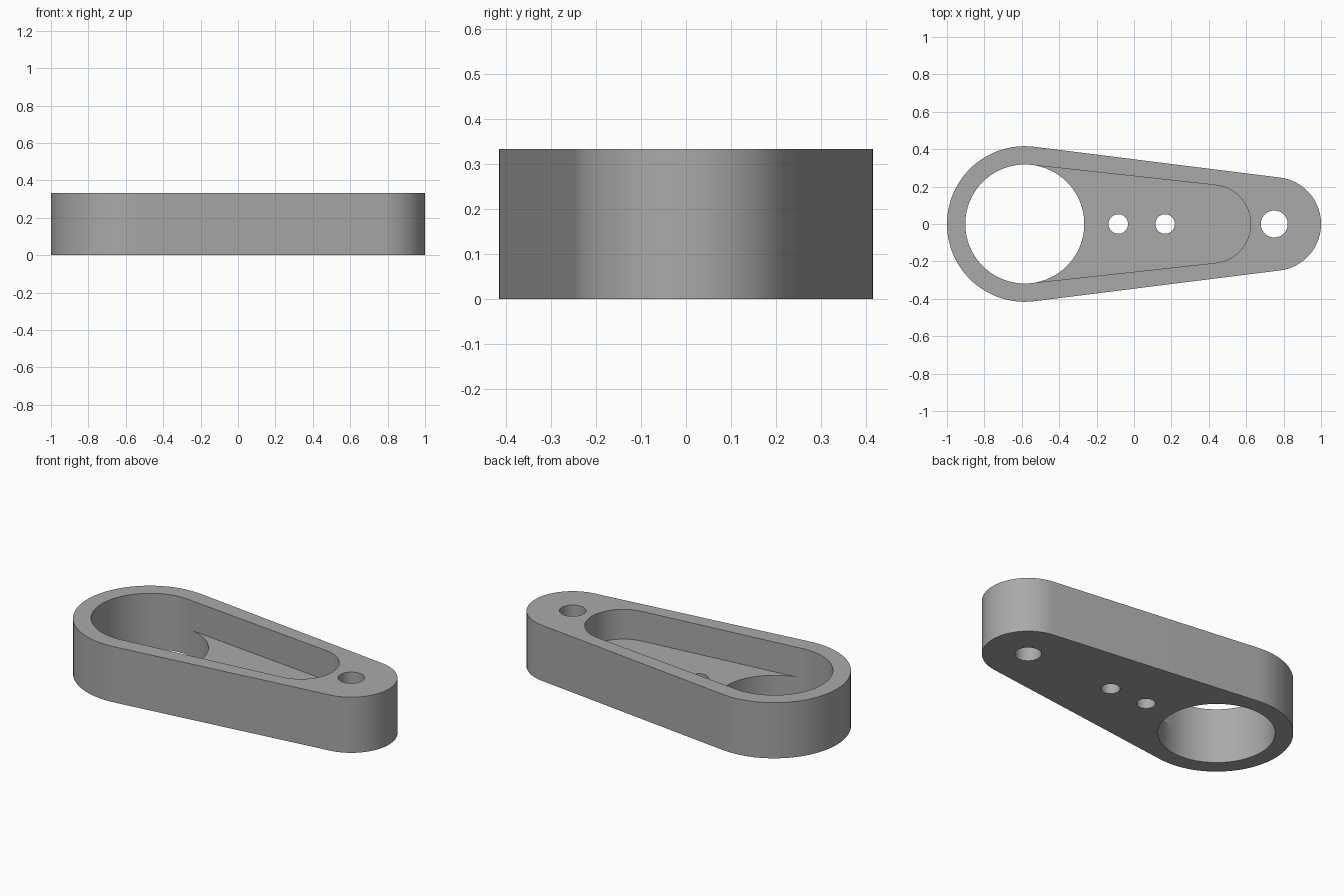
import bpy, bmesh, math

if "Cube" in bpy.data.objects:
    bpy.data.objects.remove(bpy.data.objects["Cube"], do_unlink=True)

HEIGHT, FLOOR = 0.333, 0.155
BIG_X, SMALL_X = -0.584, 0.75

grey = bpy.data.materials.new("plain grey")
grey.use_nodes = True
colour = (0.4, 0.4, 0.4, 1)
grey.diffuse_color = colour
grey.node_tree.nodes["Principled BSDF"].inputs["Base Color"].default_value = colour


def arc(x, radius, start, end, steps):
    angles = [start + (end - start) * i / steps for i in range(steps + 1)]
    return [(x + radius * math.cos(a), radius * math.sin(a)) for a in angles]


def circle(x, radius, steps=96):
    return arc(x, radius, 0, math.tau, steps)[:-1]


def tapered_slot(x1, r1, x2, r2):
    """Outline of two circles joined by their outer tangents."""
    t = math.acos((r1 - r2) / (x2 - x1))
    return arc(x2, r2, -t, t, 48) + arc(x1, r1, t, math.tau - t, 64)


def prism(name, outline, bottom, top):
    bm = bmesh.new()
    face = bm.faces.new([bm.verts.new((x, y, bottom)) for x, y in outline])
    side = bmesh.ops.extrude_face_region(bm, geom=[face])["geom"]
    verts = [g for g in side if isinstance(g, bmesh.types.BMVert)]
    bmesh.ops.translate(bm, vec=(0, 0, top - bottom), verts=verts)
    bmesh.ops.recalc_face_normals(bm, faces=bm.faces)
    mesh = bpy.data.meshes.new(name)
    bm.to_mesh(mesh)
    bm.free()
    mesh.materials.append(grey)
    obj = bpy.data.objects.new(name, mesh)
    bpy.context.collection.objects.link(obj)
    return obj


# Solid tapered arm
arm = prism("tapered_arm", tapered_slot(BIG_X, 0.416, SMALL_X, 0.25), 0, HEIGHT)

# Pocket from above, large bore, two small holes and the end hole
cutters = [
    prism("pocket_cutter", tapered_slot(BIG_X, 0.3175, 0.415, 0.209), FLOOR, 0.5),
    prism("bore_cutter", circle(BIG_X, 0.318, 128), -0.1, 0.6),
    prism("inner_hole_cutter", circle(-0.084, 0.052), -0.1, 0.6),
    prism("outer_hole_cutter", circle(0.166, 0.052), -0.1, 0.6),
    prism("end_hole_cutter", circle(SMALL_X, 0.072), -0.1, 0.6),
]
for cutter in cutters:
    cutter.hide_render = True
    mod = arm.modifiers.new(cutter.name, "BOOLEAN")
    mod.operation, mod.solver, mod.object = "DIFFERENCE", "EXACT", cutter

# Bake the cuts and discard the cutters
bpy.context.view_layer.update()
baked = bpy.data.meshes.new_from_object(
    arm.evaluated_get(bpy.context.evaluated_depsgraph_get()))
arm.modifiers.clear()
arm.data = baked
baked.name = "tapered_arm"
for cutter in cutters:
    bpy.data.objects.remove(cutter, do_unlink=True)

# Smooth curved walls, sharp rims
bpy.ops.object.select_all(action="DESELECT")
arm.select_set(True)
bpy.context.view_layer.objects.active = arm
bpy.ops.object.shade_smooth_by_angle(angle=math.radians(30))
